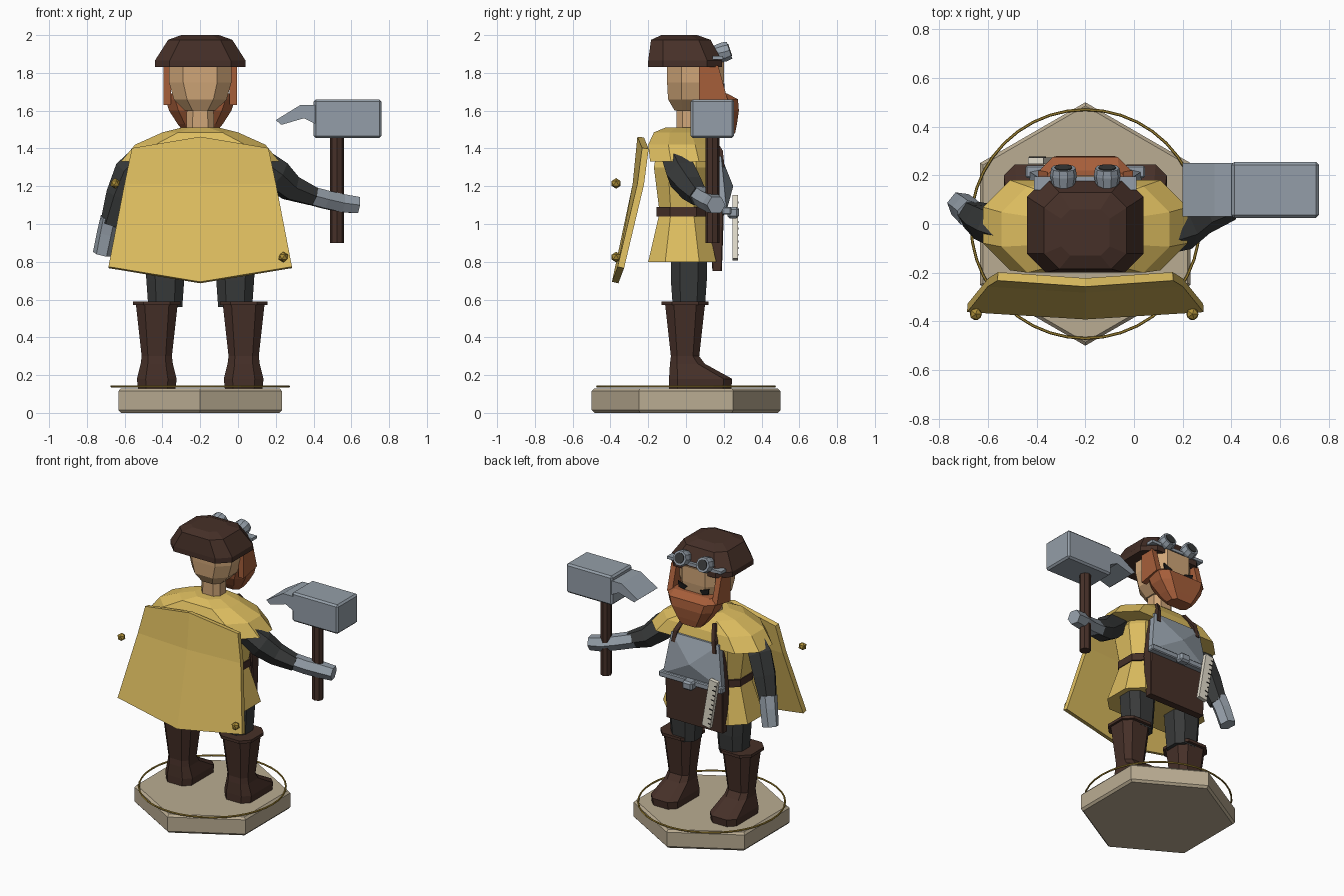
import bpy, bmesh, math
from mathutils import Vector, Matrix

cube = bpy.data.objects.get("Cube")
if cube:
    bpy.data.objects.remove(cube)

CX = -0.2  # x of the figure's own centre line


def material(name, r, g, b):
    def lin(c):
        return (c / 255 / 12.92) if c < 11 else ((c / 255 + 0.055) / 1.055) ** 2.4
    m = bpy.data.materials.new(name)
    m.use_nodes = True
    col = (lin(r), lin(g), lin(b), 1)
    m.diffuse_color = col
    m.node_tree.nodes["Principled BSDF"].inputs["Base Color"].default_value = col
    return m


CLOTH = material("yellow cloth", 222, 190, 96)
BRASS = material("brass", 172, 142, 56)
SKIN = material("skin", 208, 166, 120)
HAIR = material("red hair", 166, 94, 58)
LEATHER = material("brown leather", 70, 48, 40)
DARK = material("charcoal fabric", 56, 58, 58)
STEEL = material("steel", 148, 158, 168)
STONE = material("stone", 186, 172, 146)
IVORY = material("ivory", 226, 220, 204)
BLACK = material("black", 28, 27, 27)


def mesh(name, mat, verts, faces, bevel=0):
    me = bpy.data.meshes.new(name)
    me.from_pydata([tuple(v) for v in verts], [], faces)
    bm = bmesh.new()
    bm.from_mesh(me)
    bmesh.ops.recalc_face_normals(bm, faces=bm.faces)
    bm.to_mesh(me)
    bm.free()
    me.materials.append(mat)
    ob = bpy.data.objects.new(name, me)
    bpy.context.collection.objects.link(ob)
    if bevel:
        mod = ob.modifiers.new("bevel", "BEVEL")
        mod.width, mod.segments = bevel, 1
    return ob


def loft(name, mat, rings, bevel=0):
    n, verts = len(rings[0]), [v for r in rings for v in r]
    faces = [(k * n + i, k * n + (i + 1) % n, (k + 1) * n + (i + 1) % n, (k + 1) * n + i)
             for k in range(len(rings) - 1) for i in range(n)]
    faces += [tuple(range(n)), tuple(range(len(verts) - n, len(verts)))]
    return mesh(name, mat, verts, faces, bevel)


def shell(name, mat, sections, cut=0.25, cx=CX):
    """Stack of corner-cut rectangles: half width, back y, front y, z."""
    rings = []
    for w, y0, y1, z in sections:
        c = cut * min(2 * w, y1 - y0)
        rings.append([(cx + x, y, z) for x, y in (
            (w - c, y0), (w, y0 + c), (w, y1 - c), (w - c, y1),
            (c - w, y1), (-w, y1 - c), (-w, y0 + c), (c - w, y0))])
    return loft(name, mat, rings)


def limb(name, mat, points, n=6, phase=0.0):
    """Tube through points given as x, y, z, radius."""
    ps = [Vector(p[:3]) for p in points]
    rings = []
    for i, p in enumerate(ps):
        d = ps[min(i + 1, len(ps) - 1)] - ps[max(i - 1, 0)]
        q = d.to_track_quat('Z', 'Y')
        angles = [phase + math.tau * k / n for k in range(n)]
        rings.append([p + q @ Vector((math.cos(a), math.sin(a), 0)) * points[i][3] for a in angles])
    return loft(name, mat, rings)


def prism(name, mat, outline, y0, y1, bevel=0):
    return loft(name, mat, [[(x, y, z) for x, z in outline] for y in (y0, y1)], bevel)


def box(name, mat, x0, x1, y0, y1, z0, z1, bevel=0):
    return prism(name, mat, [(x0, z0), (x1, z0), (x1, z1), (x0, z1)], y0, y1, bevel)


# Base and brass ring
limb("base", STONE, [(CX, 0, 0, .485), (CX, 0, .015, .5), (CX, 0, .115, .5), (CX, 0, .13, .485)],
     6, math.pi / 2)
bpy.ops.mesh.primitive_torus_add(major_radius=.47, minor_radius=.006, major_segments=40,
                                 minor_segments=6, location=(CX, 0, .14))
ring = bpy.context.object
ring.name = "base_ring"
ring.data.materials.append(BRASS)

# Legs, boots, straps, goggles, eyes and sideburns on both sides
for s, side in ((-1, "right"), (1, "left")):
    bx = CX + s * .23
    shell(side + "_boot", LEATHER, [(.1, -.09, .24, .13), (.105, -.09, .245, .18), (.085, -.085, .1, .26),
                                    (.08, -.08, .07, .3), (.11, -.11, .1, .57)], .22, bx)
    shell(side + "_boot_cuff", LEATHER, [(.125, -.13, .12, .57), (.125, -.13, .12, .59)], .22, bx)
    shell(side + "_leg", DARK, [(.09, -.07, .1, .56), (.1, -.08, .11, .7), (.11, -.08, .11, .86)],
          .25, CX + s * .185)
    limb(side + "_strap", LEATHER, [(CX + s * .16, .19, 1.3, .02), (CX + s * .15, .18, 1.38, .02),
                                    (CX + s * .11, .12, 1.47, .02)], 4)
    gx = CX + s * .09
    limb(side + "_goggle_rim", STEEL, [(gx, .15, 1.9, .045), (gx, .2, 1.91, .055), (gx, .23, 1.92, .05)], 10)
    limb(side + "_goggle_lens", DARK, [(gx, .228, 1.92, .036), (gx, .234, 1.922, .036)], 10)
    prism(side + "_eye", BLACK, [(CX + s * x, z) for x, z in
                                 ((.05, 1.72), (.12, 1.745), (.115, 1.705), (.07, 1.695))], .197, .205)
    loft(side + "_sideburn", HAIR, [[(CX + s * x, y, z) for y, z in
                                     ((.07, 1.84), (.17, 1.84), (.22, 1.66), (.07, 1.63))]
                                    for x in (.155, .195)])
    loft(side + "_shoulder_fold", CLOTH, [[(CX + s * x, y, z) for y, z in
                                           ((-.08, 1.395), (.08, 1.4), (0, 1.425))]
                                          for x in (.26, .33)])

# Tunic, belt and shoulder mantle
shell("tunic", CLOTH, [(.33, -.2, .16, .8), (.25, -.14, .1, 1.06), (.29, -.17, .13, 1.3),
                       (.2, -.14, .1, 1.46)])
shell("belt", LEATHER, [(.262, -.155, .125, 1.04), (.262, -.155, .125, 1.09)])
shell("mantle", CLOTH, [(.42, -.19, .18, 1.33), (.345, -.2, .155, 1.42), (.2, -.17, .11, 1.485),
                        (.1, -.11, .08, 1.51)], .3)

# Cape: three rows of side, centre, side points
rows = ((.36, 1.4, 1.46, -.215, -.24), (.4, 1.21, 1.21, -.24, -.265), (.485, .77, .69, -.345, -.375))
verts = [(CX + k * w, yc if k == 0 else ys, zc if k == 0 else zs)
         for w, zs, zc, ys, yc in rows for k in (-1, 0, 1)]
cape = mesh("cape", CLOTH, verts, [(r * 3 + c, r * 3 + c + 1, r * 3 + c + 4, r * 3 + c + 3)
                                   for r in (0, 1) for c in (0, 1)])
solid = cape.modifiers.new("thickness", "SOLIDIFY")
solid.thickness, solid.offset = .035, 0

# Brass studs beside the cape
for name, x, z in (("upper_stud", -.65, 1.215), ("lower_stud", .24, .825)):
    bpy.ops.mesh.primitive_ico_sphere_add(subdivisions=1, radius=.028, location=(x, -.37, z))
    bpy.context.object.name = name
    bpy.context.object.data.materials.append(BRASS)

# Apron, breastplate and buckle band
shell("apron", LEATHER, [(.22, .14, .19, .75), (.225, .12, .2, 1.05), (.18, .11, .18, 1.35)], .08)
corners = [(-.23, 1.07), (.23, 1.07), (.185, 1.36), (-.185, 1.36)]
plate = [(CX + x, y - .1 * (z - 1.07), z) for y in (.175, .215) for x, z in corners]
mesh("breastplate", STEEL, plate + [(CX, .25, 1.2)],
     [(0, 1, 2, 3)] + [(i, (i + 1) % 4, (i + 1) % 4 + 4, i + 4) for i in range(4)]
     + [(i + 4, (i + 1) % 4 + 4, 8) for i in range(4)])
box("plate_band", STEEL, CX - .245, CX + .245, .19, .24, 1.05, 1.09, .006)
box("buckle", STEEL, CX - .04, CX + .04, .22, .28, 1.03, 1.09, .012)

# Hanging ruler with tick marks
tilt = Matrix.Translation((-.375, .26, .98)) @ Matrix.Rotation(-.17, 4, 'Y')
ruler = box("ruler", IVORY, -.032, .032, -.014, .014, -.17, .17)
ruler.matrix_world = tilt
for k in range(9):
    z = -.14 + k * .035
    tick = box("ruler_tick", BLACK, -.032, -.005 if k % 2 else -.015, .012, .017, z - .003, z + .003)
    tick.matrix_world = tilt

# Arms and gauntlets
limb("left_sleeve", DARK, [(.1, -.05, 1.34, .08), (.2, -.02, 1.26, .09), (.28, .03, 1.19, .075),
                           (.4, .07, 1.145, .055)])
limb("left_gauntlet", STEEL, [(.35, .06, 1.16, .055), (.46, .1, 1.13, .055), (.55, .14, 1.11, .055),
                              (.635, .16, 1.1, .05)])
limb("right_sleeve", DARK, [(-.5, -.04, 1.36, .07), (-.57, -.01, 1.28, .085), (-.62, .01, 1.15, .08),
                            (-.67, .04, 1.0, .06)])
limb("right_gauntlet", STEEL, [(-.67, .04, 1.03, .06), (-.69, .06, .95, .058), (-.715, .08, .84, .055)])

# Hammer
limb("hammer_handle", LEATHER, [(.525, .14, .9, .037), (.525, .14, 1.5, .037)], 8)
box("hammer_head", STEEL, .4, .76, .025, .255, 1.455, 1.66, .012)
prism("hammer_claw", STEEL, [(.41, 1.63), (.33, 1.63), (.2, 1.55), (.23, 1.525), (.35, 1.56), (.41, 1.53)],
      .03, .25)

# Neck, head, beard and cap
shell("neck", SKIN, [(.075, -.05, .08, 1.46), (.07, -.05, .08, 1.64)])
shell("head", SKIN, [(.08, -.06, .14, 1.6), (.14, -.095, .19, 1.66), (.165, -.1, .2, 1.75),
                     (.165, -.1, .2, 1.86)])
shell("beard", HAIR, [(.08, .16, .26, 1.48), (.12, .12, .27, 1.53), (.165, .08, .28, 1.6),
                      (.185, .07, .275, 1.66), (.175, .07, .22, 1.69)])
shell("cap", LEATHER, [(.24, -.2, .19, 1.83), (.24, -.2, .19, 1.865), (.17, -.185, .13, 1.975),
                       (.1, -.13, .06, 2.0)], .2)
box("goggle_bridge", STEEL, CX - .21, CX + .21, .14, .195, 1.87, 1.89)
